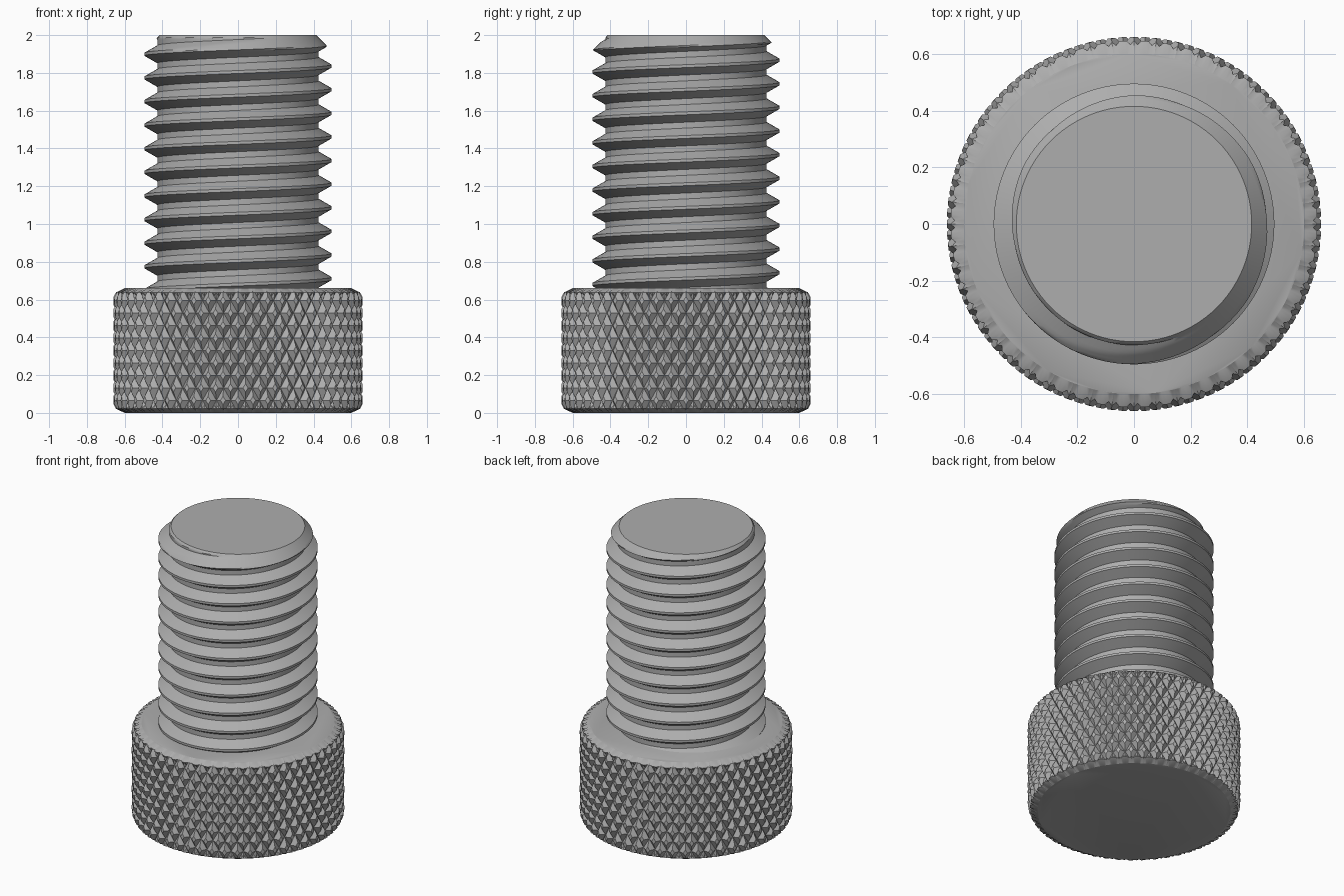
import bpy, bmesh
from math import pi, sin, cos, sqrt

if "Cube" in bpy.data.objects:
    bpy.data.objects.remove(bpy.data.objects["Cube"])

steel = bpy.data.materials.new("grey steel")
steel.use_nodes = True
GREY = (0.42, 0.42, 0.42, 1)
steel.diffuse_color = GREY
steel.node_tree.nodes["Principled BSDF"].inputs["Base Color"].default_value = GREY


def finish(name, bm, angle):
    """Weld, close the open ends, and turn the mesh into a shaded object."""
    bmesh.ops.remove_doubles(bm, verts=bm.verts, dist=1e-5)
    bmesh.ops.dissolve_degenerate(bm, edges=bm.edges, dist=1e-6)
    bmesh.ops.holes_fill(bm, edges=[e for e in bm.edges if e.is_boundary], sides=0)
    bmesh.ops.recalc_face_normals(bm, faces=bm.faces)
    mesh = bpy.data.meshes.new(name)
    bm.to_mesh(mesh)
    bm.free()
    mesh.materials.append(steel)
    obj = bpy.data.objects.new(name, mesh)
    bpy.context.collection.objects.link(obj)
    bpy.ops.object.select_all(action='DESELECT')
    obj.select_set(True)
    bpy.context.view_layer.objects.active = obj
    bpy.ops.object.shade_smooth_by_angle(angle=angle)


def polar(bm, r, t, z):
    return bm.verts.new((r * cos(t), r * sin(t), z))


# Knurled head: rounded cylinder crossed by two families of V grooves
HEAD_R, HEAD_H, FILLET = 0.66, 0.66, 0.06
TEETH, TALL, SUB = 52, 5, 3
DEPTH, HALF_WIDTH = 0.028, 1 / 3
COLS, ROWS = TEETH * 2 * SUB, TALL * 2 * SUB


def rounded(z):
    d = max(0, FILLET - min(z, HEAD_H - z))
    return HEAD_R - FILLET + sqrt(max(0, FILLET ** 2 - d ** 2))


def groove(u):
    return DEPTH * max(0, 1 - abs(u - round(u)) / HALF_WIDTH)


bm = bmesh.new()
grid = []
for j in range(ROWS + 1):
    z = HEAD_H * j / ROWS
    row = []
    for i in range(COLS):
        cut = max(groove((i + j) / (2 * SUB)), groove((i - j) / (2 * SUB)))
        row.append(polar(bm, min(rounded(z), HEAD_R - cut), 2 * pi * i / COLS, z))
    grid.append(row)
for j in range(ROWS):
    for i in range(COLS):
        k = (i + 1) % COLS
        a, b, c, d = grid[j][i], grid[j][k], grid[j + 1][k], grid[j + 1][i]
        # diagonals follow the grooves
        tris = ((a, b, c), (a, c, d)) if (i + j) % 2 == 0 else ((a, b, d), (b, c, d))
        for tri in tris:
            bm.faces.new(tri)
finish("knurled_head", bm, pi / 6)

# Threaded shank: right-handed helix, cut off by a chamfer cone at the tip
PITCH, CREST, ROOT = 0.125, 0.495, 0.427
TOP, BOTTOM, TIP_R, PHASE = 2.0, 0.6, 0.415, 0.086
SEGS, STEPS = 96, 16


def thread(s):
    """Radius at s pitches from the crest centre: flat crest, flanks, flat root."""
    d = abs(s - round(s))
    return CREST - (CREST - ROOT) * min(1, max(0, (d - 1 / 16) / (5 / 16)))


bm = bmesh.new()
columns = []
for i in range(SEGS + 1):
    turn = i / SEGS
    column = []
    for j in range(3 * STEPS, 18 * STEPS):
        z = PHASE + PITCH * (j / STEPS + turn)
        z = min(TOP, max(BOTTOM, z))
        r = min(thread((z - PHASE) / PITCH - turn), TIP_R + TOP - z)
        column.append(polar(bm, r, 2 * pi * turn, z))
    columns.append(column)
for left, right in zip(columns, columns[1:]):
    for j in range(len(left) - 1):
        bm.faces.new((left[j], right[j], right[j + 1], left[j + 1]))
finish("threaded_shank", bm, pi / 6)
